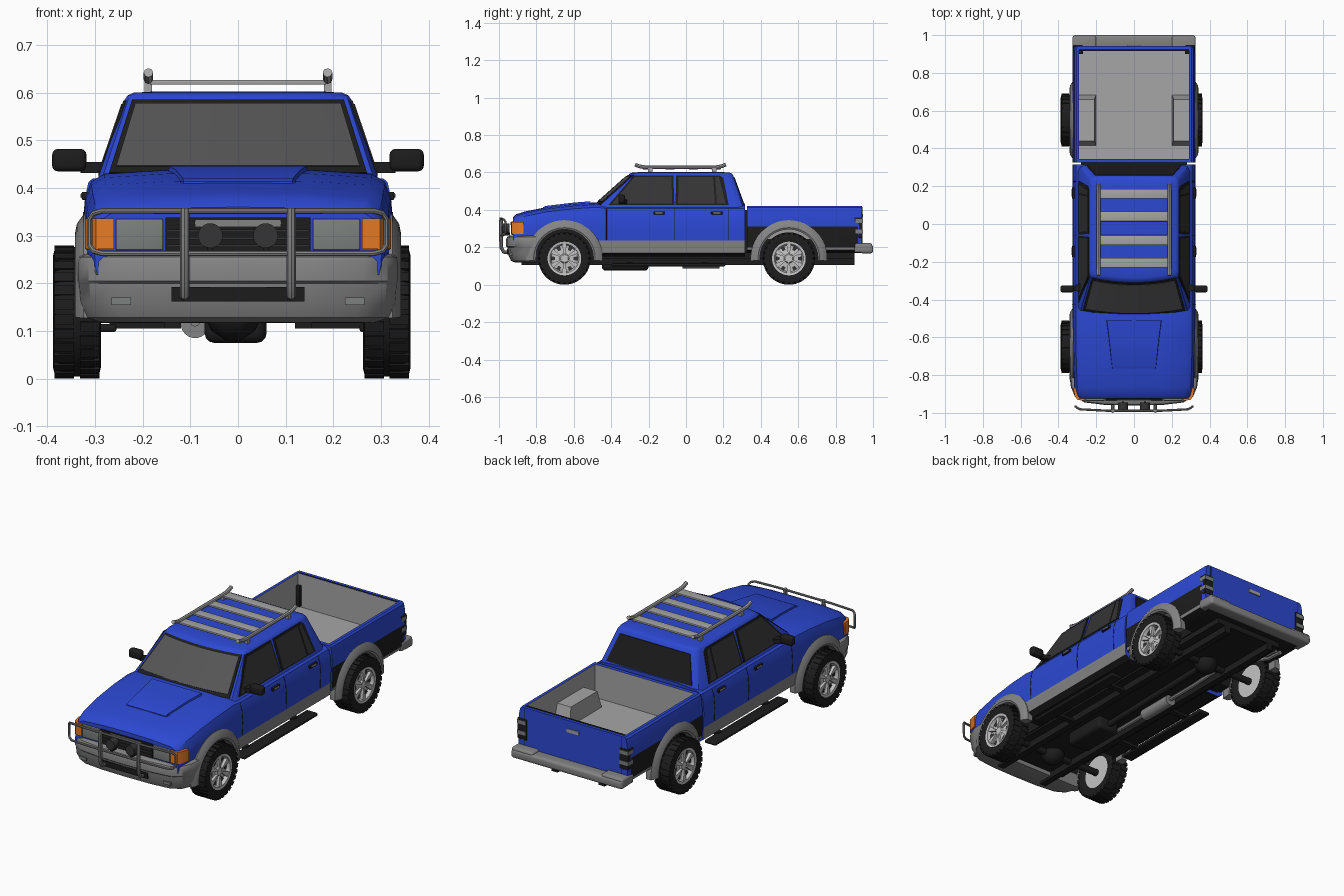
import bpy, bmesh, math
from mathutils import Vector

if "Cube" in bpy.data.objects:
    bpy.data.objects.remove(bpy.data.objects["Cube"])

def mat(name, *c):
    m = bpy.data.materials.new(name)
    c = c if len(c) == 3 else c * 3
    m.diffuse_color = (*c, 1)
    m.use_nodes = True
    m.node_tree.nodes["Principled BSDF"].inputs["Base Color"].default_value = m.diffuse_color
    return m

BLUE = mat("blue_paint", .025, .065, .65)
GREY = mat("grey_cladding", .23)
BLACK = mat("black_rubber", .012)
GLASS = mat("windshield_glass", .09)
DARK = mat("side_glass", .035)
LIGHT = mat("light_grey_metal", .38)
RIM = mat("silver_rim", .55)
ORANGE = mat("orange_lens", .9, .22, .02)
LAMP = mat("lamp_glass", .2, .22, .21)

def finish(o, angle=35):
    o.data.shade_smooth()
    o.data.set_sharp_from_angle(angle=math.radians(angle))
    return o

def make(name, verts, faces, m, bevel=0, mirror=False):
    if mirror:
        n = len(verts)
        verts = list(verts) + [(-v[0], v[1], v[2]) for v in verts]
        faces = list(faces) + [[i + n for i in f] for f in faces]
    bm = bmesh.new()
    vs = [bm.verts.new(v) for v in verts]
    for f in faces:
        bm.faces.new([vs[i] for i in f])
    bmesh.ops.remove_doubles(bm, verts=bm.verts, dist=1e-5)
    bmesh.ops.recalc_face_normals(bm, faces=bm.faces)
    if bevel:
        bmesh.ops.bevel(bm, geom=list(bm.edges), offset=bevel, segments=3, profile=.5, affect='EDGES', clamp_overlap=True)
    me = bpy.data.meshes.new(name)
    bm.to_mesh(me)
    bm.free()
    me.materials.append(m)
    o = bpy.data.objects.new(name, me)
    bpy.context.collection.objects.link(o)
    return finish(o)

def loft(name, rings, m, mirror=False, wrap=False, bevel=0):
    n, k = len(rings[0]), len(rings)
    faces = [[i * n + j, i * n + (j + 1) % n, (i + 1) % k * n + (j + 1) % n, (i + 1) % k * n + j]
             for i in range(k if wrap else k - 1) for j in range(n)]
    if not wrap:
        faces += [list(range(n)), list(range((k - 1) * n, k * n))]
    return make(name, [p for r in rings for p in r], faces, m, bevel, mirror)

def box(name, x0, x1, y0, y1, z0, z1, m, bevel=0, mirror=False):
    return loft(name, [[(x0, y0, z), (x1, y0, z), (x1, y1, z), (x0, y1, z)] for z in (z0, z1)], m, mirror, bevel=bevel)

def prism(name, pts, z0, z1, m, mirror=False):
    return loft(name, [[(x, y, z) for x, y in pts] for z in (z0, z1)], m, mirror)

def cyl(name, a, b, r, m, n=20, mirror=False):
    a, b = Vector(a), Vector(b)
    u = (b - a).orthogonal().normalized()
    w = (b - a).normalized().cross(u)
    ang = [2 * math.pi * i / n for i in range(n)]
    return loft(name, [[tuple(p + r * (u * math.cos(t) + w * math.sin(t))) for t in ang] for p in (a, b)], m, mirror)

def to_mesh(o):
    dg = bpy.context.evaluated_depsgraph_get()
    return bpy.data.meshes.new_from_object(o.evaluated_get(dg))

def tube(name, pts, r, m, closed=False, mirror=False):
    for s in ((1, -1) if mirror else (1,)):
        c = bpy.data.curves.new(name, 'CURVE')
        c.dimensions, c.bevel_depth, c.bevel_resolution, c.use_fill_caps = '3D', r, 2, True
        sp = c.splines.new('POLY')
        sp.points.add(len(pts) - 1)
        for p, q in zip(sp.points, pts):
            p.co = (s * q[0], q[1], q[2], 1)
        sp.use_cyclic_u = closed
        t = bpy.data.objects.new(name + "_path", c)
        bpy.context.collection.objects.link(t)
        me = to_mesh(t)
        bpy.data.objects.remove(t)
        me.materials.clear()
        me.materials.append(m)
        o = bpy.data.objects.new(name, me)
        bpy.context.collection.objects.link(o)
        finish(o)

def cut(o, cutter):
    md = o.modifiers.new("cut", 'BOOLEAN')
    md.object, md.operation, md.solver = cutter, 'DIFFERENCE', 'EXACT'
    me = to_mesh(o)
    o.modifiers.clear()
    o.data = me
    bpy.data.objects.remove(cutter)

def paint(o, mats, rule):
    o.data.materials.clear()
    for m in mats:
        o.data.materials.append(m)
    for p in o.data.polygons:
        p.material_index = rule(p.center, p.normal)
    finish(o)

AXLES, HUB = (-.65, .55), .14

def in_arch(c):
    return abs(c.x) > .19 and any(math.hypot(c.y - y, c.z - HUB) < .1585 for y in AXLES)

def cut_arches(o, y):
    for s in (-1, 1):
        cut(o, cyl("arch_cutter", (s * .205, y, HUB), (s * .45, y, HUB), .158, BLACK, 40))

# hood and lower cab
def section(y, w, top, bot, low):
    h = [(.29, bot), (.318, bot + .02), (.322, low), (.325, min(.31, top - .07)), (.32, top - .05),
         (.308, top - .018), (.28, top - .002), (.15, top + .006)]
    h = [(x * w, z) for x, z in h]
    return [(x, y, z) for x, z in h + [(0, top + .008)] + [(-x, z) for x, z in reversed(h)]]

body = loft("cab_body", [section(y, w, t, b, .235) for y, w, t, b in (
    (-.925, .93, .352, .2), (-.91, .95, .368, .18), (-.86, .975, .384, .15), (-.74, .99, .408, .15),
    (-.6, 1, .424, .15), (-.48, 1, .432, .15), (-.42, 1, .425, .15), (.315, 1, .425, .15))], BLUE)
cut_arches(body, AXLES[0])
paint(body, [BLUE, GREY, BLACK], lambda c, n: 2 if in_arch(c) or n.z < -.8 else 1 if c.z < .235 and abs(n.y) < .8 else 0)
prism("hood_scoop", [(-.12, -.76), (.12, -.76), (.15, -.5), (-.15, -.5)], .40, .415, BLUE)
loft("hood_bulge", [[(-w, y, z - .03), (w, y, z - .03), (w - .006, y, z), (-w + .006, y, z)]
     for y, w, z in ((-.765, .12, .414), (-.75, .122, .421), (-.6, .138, .439), (-.51, .15, .446))], BLUE)

# cargo bed
bed = loft("cargo_bed", [[(x, y, z) for x, z in h + [(-x, z) for x, z in reversed(h)]] for y, h in
    [(yy, [(.29, .17), (.318 * k, .185), (.322 * k, .2), (.325 * k, .31), (.321 * k, .38), (.314 * k, .412), (.305 * k, .42)])
     for yy, k in ((.325, 1), (.92, 1), (.942, .985))]], BLUE)
cut(bed, box("bed_cutter", -.29, .29, .345, .915, .245, .6, LIGHT))
cut_arches(bed, AXLES[1])
def bed_rule(c, n):
    if abs(c.x) < .2905 and .344 < c.y < .9155 and c.z > .244 and c.z < .415: return 3
    if in_arch(c) or n.z < -.8: return 2
    return 1 if c.z < .2 and abs(n.y) < .8 else 0
paint(bed, [BLUE, GREY, BLACK, LIGHT], bed_rule)
well = [(.2, .415, .24), (.295, .415, .24), (.295, .685, .24), (.2, .685, .24),
        (.21, .44, .335), (.295, .44, .335), (.295, .66, .335), (.21, .66, .335)]
make("bed_wheel_box", well, [[4, 5, 6, 7], [0, 1, 5, 4], [3, 0, 4, 7], [2, 3, 7, 6]], LIGHT, mirror=True)
box("tailgate_gap", -.29, .29, .917, .926, .415, .422, BLACK)
box("tailgate_seam", .283, .286, .938, .9435, .22, .415, BLACK, mirror=True)
box("tailgate_handle", -.035, .035, .938, .947, .36, .378, LIGHT)
box("cab_gap", -.28, .28, .31, .33, .17, .40, BLACK)

# tail lamps wrap the rear corners
box("tail_lamp", .27, .3235, .9, .9445, .25, .36, BLACK, .003, True)
for z in (.275, .33):
    box("tail_lamp_lens", .274, .325, .905, .947, z, z + .02, LAMP, 0, True)

# greenhouse
def half_width(z): return .294 - (z - .42) / .165 * .056
def front_y(u, z): return -.465 + (z - .42) / .165 * .185 - .028 * (1 - u * u)
def rear_y(z): return .312 - (z - .42) / .165 * .06

def cab_ring(zs, z, s):
    X = half_width(zs)
    h = [(.97 * X * u, front_y(u, zs)) for u in (.33, .66, 1)]
    h += [(X, front_y(1, zs) + .025), (X, rear_y(zs) - .035), (.97 * X, rear_y(zs) - .01), (.9 * X, rear_y(zs))]
    pts = [(0, front_y(0, zs))] + h + [(-x, y) for x, y in reversed(h)]
    return [(x * s, (y + .02) * s - .02, z) for x, y in pts]

loft("cab_roof", [cab_ring(.41, .41, 1), cab_ring(.585, .585, 1), cab_ring(.585, .594, .975),
                  cab_ring(.585, .6, .92), cab_ring(.585, .603, .7)], BLUE)

def windshield(name, um, z0, z1, off, m):
    rings = []
    for i in range(9):
        u = um * (i / 4 - 1)
        rings.append([(.97 * u * half_width(z), front_y(u, z) - o, z + o * .8)
                      for z, o in ((z0, off), (z1, off), (z1, -.004), (z0, -.004))])
    loft(name, rings, m)
windshield("windshield_trim", .96, .43, .583, .003, BLACK)
windshield("windshield", .92, .443, .574, .005, GLASS)

def side_plate(name, pts, off, m):
    loft(name, [[(half_width(z) + o, y, z) for y, z in pts] for o in (off, -.004)], m, True)
side_plate("front_window_trim", [(-.415, .426), (-.28, .584), (-.068, .584), (-.062, .426)], .002, BLACK)
side_plate("rear_window_trim", [(-.056, .426), (-.053, .584), (.18, .584), (.2, .57), (.228, .426)], .002, BLACK)
side_plate("front_window", [(-.395, .433), (-.275, .576), (-.078, .576), (-.074, .433)], .004, DARK)
side_plate("rear_door_window", [(-.042, .433), (-.04, .576), (.145, .576), (.155, .433)], .004, DARK)
side_plate("rear_quarter_window", [(.165, .433), (.156, .576), (.176, .576), (.212, .433)], .004, DARK)
loft("rear_window", [[(x, rear_y(z) + o, z) for x, z in ((-.25, .435), (.25, .435), (.205, .572), (-.205, .572))]
                     for o in (-.004, .004)], BLACK)

# door seams, handles, mirrors
for y in (-.425, -.06, .225):
    tube("door_seam", [(.3225, y, .24), (.3255, y, .31), (.32, y, .375), (.308, y, .407)], .0015, BLACK, mirror=True)
for y in (-.145, .165):
    box("door_handle", .315, .328, y - .03, y + .03, .375, .392, BLACK, .003, True)
    box("door_handle_grip", .32, .331, y - .02, y + .02, .38, .388, LIGHT, .002, True)
box("side_mirror", .318, .39, -.362, -.325, .435, .482, BLACK, .012, True)
prism("mirror_arm", [(.275, -.36), (.33, -.352), (.33, -.332), (.275, -.31)], .432, .455, BLACK, True)

# wheel arch flares
for y in AXLES:
    loft("arch_flare", [[(x, y + r * math.cos(a), HUB + r * math.sin(a)) for r, x in
         ((.155, .295), (.155, .337), (.165, .342), (.185, .338), (.205, .324), (.205, .295))]
         for a in [math.pi * (-.02 + 1.04 * i / 24) for i in range(25)]], GREY, True)

# front bumper
half = [(.15, -.955), (.26, -.942), (.312, -.91), (.333, -.86), (.338, -.8)]
plan = [(-x, y) for x, y in reversed(half)] + [(0, -.958)] + half
loft("front_bumper", [[(x * s, (y + .8) * t - .8, z) for x, y in plan] for z, s, t in
     ((.118, .86, .72), (.128, .95, .86), (.16, .99, .95), (.2, 1, .98), (.205, 1.005, 1.02),
      (.245, 1.005, 1.02), (.255, .99, .99), (.262, .95, .9))], GREY)
box("bumper_intake", -.14, .14, -.956, -.92, .162, .192, BLACK)
box("bumper_lamp", .225, .265, -.945, -.9, .155, .17, LAMP, 0, True)

# grille, headlamps, turn signals
box("grille", -.152, .152, -.932, -.91, .265, .338, BLACK)
for i in range(4):
    box("grille_slat", -.15, .15, -.936, -.92, .276 + i * .016, .281 + i * .016, DARK)
box("grille_bar", -.09, .09, -.938, -.92, .318, .334, GREY)
box("headlamp", .157, .256, -.936, -.91, .27, .335, LAMP, .003, True)
prism("turn_signal", [(.26, -.935), (.298, -.932), (.313, -.912), (.3215, -.868), (.29, -.868), (.26, -.9)], .272, .336, ORANGE, True)

# bull bar and driving lamps
loop = [(.285, -.981, .352), (.303, -.972, .347), (.311, -.965, .335), (.311, -.965, .28), (.303, -.972, .268), (.285, -.981, .263)]
loop += [(.15, -.988, .263)]
tube("bull_bar_loop", loop + [(-x, y, z) for x, y, z in reversed(loop)] + [(-.15, -.988, .352), (.15, -.988, .352)], .006, GREY, True)
tube("bull_bar_upright", [(.112, -.95, .172), (.112, -.975, .175), (.112, -.988, .2), (.112, -.99, .3), (.112, -.988, .358)], .01, GREY, mirror=True)
cyl("driving_lamp", (.058, -.985, .3), (.058, -.945, .3), .026, DARK, 24, True)
box("driving_lamp_mount", .052, .064, -.975, -.94, .262, .28, BLACK, 0, True)

# rear bumper
box("rear_bumper", -.325, .325, .93, 1.0, .168, .212, GREY, .012)
box("rear_bumper_end", .2, .326, .9, .995, .172, .222, GREY, .01, True)

# roof rack
tube("rack_rail", [(.188, -.272, .642), (.188, -.25, .633), (.188, -.22, .628), (.188, .16, .628), (.188, .19, .633), (.188, .213, .642)], .01, LIGHT, mirror=True)
for y in (-.19, .15):
    box("rack_foot", .18, .196, y - .012, y + .012, .585, .625, LIGHT, 0, True)
for y in (-.205, -.085, .04, .16):
    box("rack_slat", -.185, .185, y - .026, y + .026, .617, .627, LIGHT, .002)

# wheels
def lathe(name, prof, cx, s, y, m, wrap=False, n=48):
    ang = [2 * math.pi * i / n for i in range(n)]
    rings = [[(cx + s * x, y + r * math.cos(a), HUB + r * math.sin(a)) for a in ang] for r, x in prof]
    return loft(name, rings, m, wrap=wrap)

def wedge(r0, r1, x0, x1, a0, a1, cx, s, y):
    return [[(cx + s * x, y + r * math.cos(a), HUB + r * math.sin(a)) for x, a in
             ((x0, a0), (x1, a0), (x1, a1), (x0, a1))] for r in (r0, r1)]

for y in AXLES:
    for s, cx in ((1, .312), (-1, -.338)):
        lathe("tyre", [(.086, -.04), (.118, -.05), (.13, -.047), (.136, -.035), (.136, .035), (.13, .047), (.118, .05), (.086, .042)], cx, s, y, BLACK, True)
        vs, fs = [], []
        for i in range(56):
            a = math.pi * i / 28
            x0, x1 = (.006, .047) if i % 2 else (-.047, -.006)
            rr = wedge(.128, .14, x0, x1, a - .075, a + .075, cx, s, y)
            b = len(vs)
            vs += rr[0] + rr[1]
            fs += [[b + j, b + (j + 1) % 4, b + 4 + (j + 1) % 4, b + 4 + j] for j in range(4)] + [[b + 4, b + 5, b + 6, b + 7]]
        make("tyre_tread", vs, fs, BLACK)
        lathe("rim", [(.002, .036), (.02, .036), (.026, .028), (.07, .024), (.078, .043), (.09, .045), (.09, -.04), (.002, -.04)], cx, s, y, RIM)
        for i in range(6):
            a = math.pi * i / 3 + math.pi / 6
            loft("rim_spoke", wedge(.02, .08, .02, .04, a - .17, a + .17, cx, s, y), RIM)
            loft("rim_hole", wedge(.05, .07, .022, .0285, a + .36, a + .68, cx, s, y), DARK)

# chassis underneath
box("underbody", -.2, .2, -.86, .9, .14, .18, BLACK)
box("frame_rail", .12, .155, -.88, .9, .105, .15, BLACK, 0, True)
for y in AXLES:
    cyl("axle", (-.33, y, .135), (.3, y, .135), .018, BLACK)
    lathe("differential", [(.01, -.06), (.04, -.045), (.06, -.015), (.06, .015), (.04, .045), (.01, .06)], -.01, 1, y, BLACK, n=20)
box("gearbox", -.07, .06, -.45, -.2, .075, .15, BLACK, .02)
cyl("drive_shaft", (-.01, -.2, .115), (-.01, .5, .13), .016, BLACK)
cyl("muffler", (-.09, -.02, .115), (-.09, .18, .115), .03, GREY)
tube("exhaust_pipe", [(-.09, -.3, .12), (-.09, .36, .12), (-.13, .6, .17), (-.22, .7, .165), (-.25, .76, .16), (-.25, .85, .155)], .011, GREY)
tube("tail_pipe", [(-.11, .62, .165), (-.19, .74, .165), (-.22, .78, .16), (-.22, .85, .155)], .011, GREY)
box("step_bar", .255, .32, -.4, .21, .098, .115, BLACK, .006, True)
for y in (-.3, .1):
    box("step_bracket", .14, .27, y - .015, y + .015, .105, .12, BLACK, 0, True)
